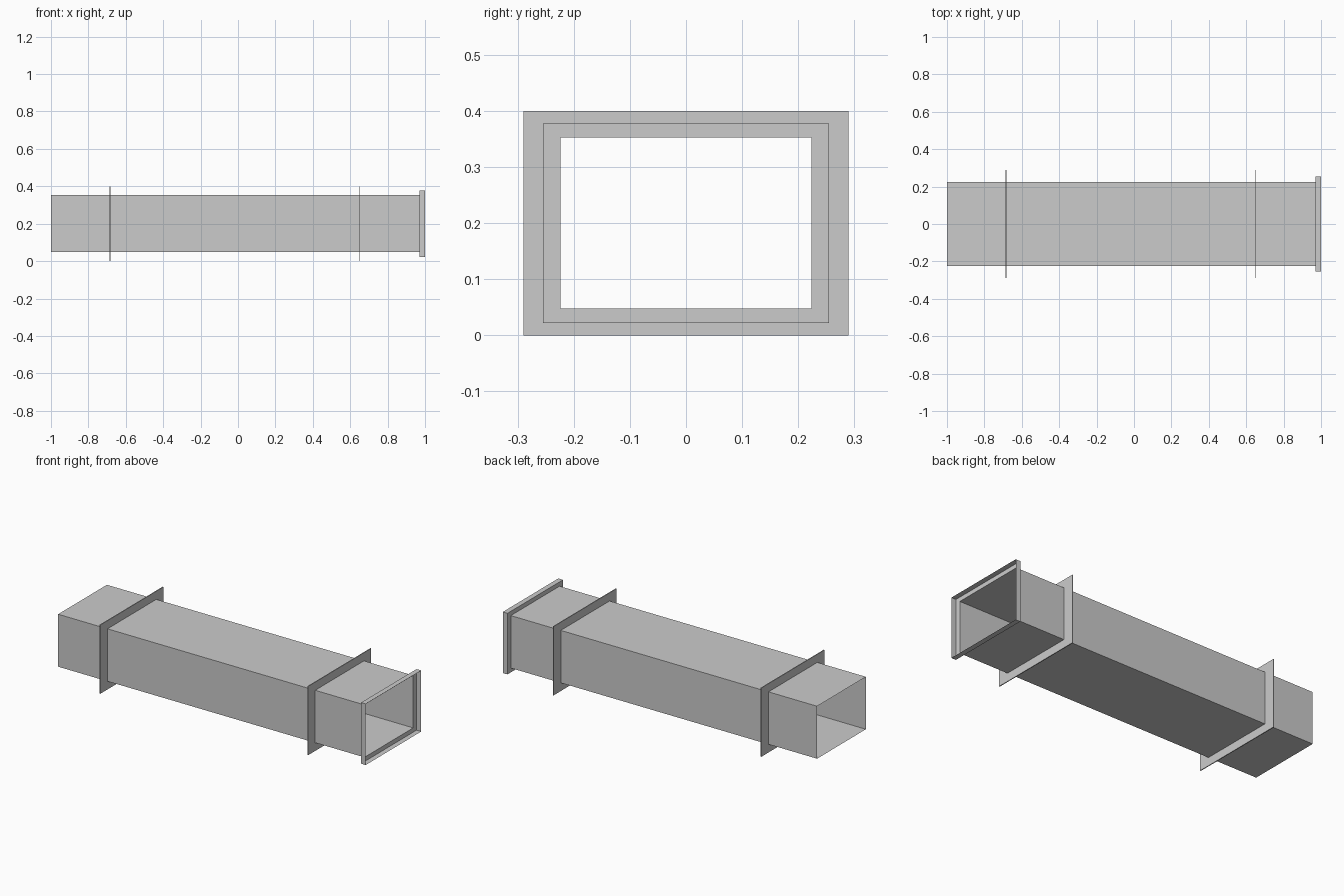
import bpy, bmesh

if "Cube" in bpy.data.objects:
    bpy.data.objects.remove(bpy.data.objects["Cube"])

ZC = 0.2  # height of the duct's centre line


def loft(name, sections, closed=False):
    """Skin rectangular sections (x, half width, half height) in order."""
    bm = bmesh.new()
    rings = []
    for x, hy, hz in sections:
        rings.append([bm.verts.new((x, sy * hy, ZC + sz * hz))
                      for sy, sz in ((-1, -1), (1, -1), (1, 1), (-1, 1))])
    pairs = list(zip(rings, rings[1:]))
    if closed:
        pairs.append((rings[-1], rings[0]))
    for a, b in pairs:
        for i in range(4):
            j = (i + 1) % 4
            bm.faces.new((a[i], a[j], b[j], b[i]))
    bmesh.ops.recalc_face_normals(bm, faces=bm.faces)
    mesh = bpy.data.meshes.new(name)
    bm.to_mesh(mesh)
    bm.free()
    obj = bpy.data.objects.new(name, mesh)
    bpy.context.collection.objects.link(obj)
    return obj


W, H = 0.224, 0.1525  # duct half width and half height

# Open sheet-metal duct
loft("duct", [(-1.0, W, H), (0.97, W, H)])

# Angle flange at the end: flat collar, then a rim turned outwards
loft("end_flange", [(0.97, W, H), (0.97, 0.255, 0.1775), (1.0, 0.255, 0.1775)])

# Thin mounting plates around the duct
T = 0.0025
for name, x in (("left_mounting_plate", -0.685), ("right_mounting_plate", 0.651)):
    loft(name, [(x - T, W, H), (x - T, 0.29, 0.2),
                (x + T, 0.29, 0.2), (x + T, W, H)], closed=True)
